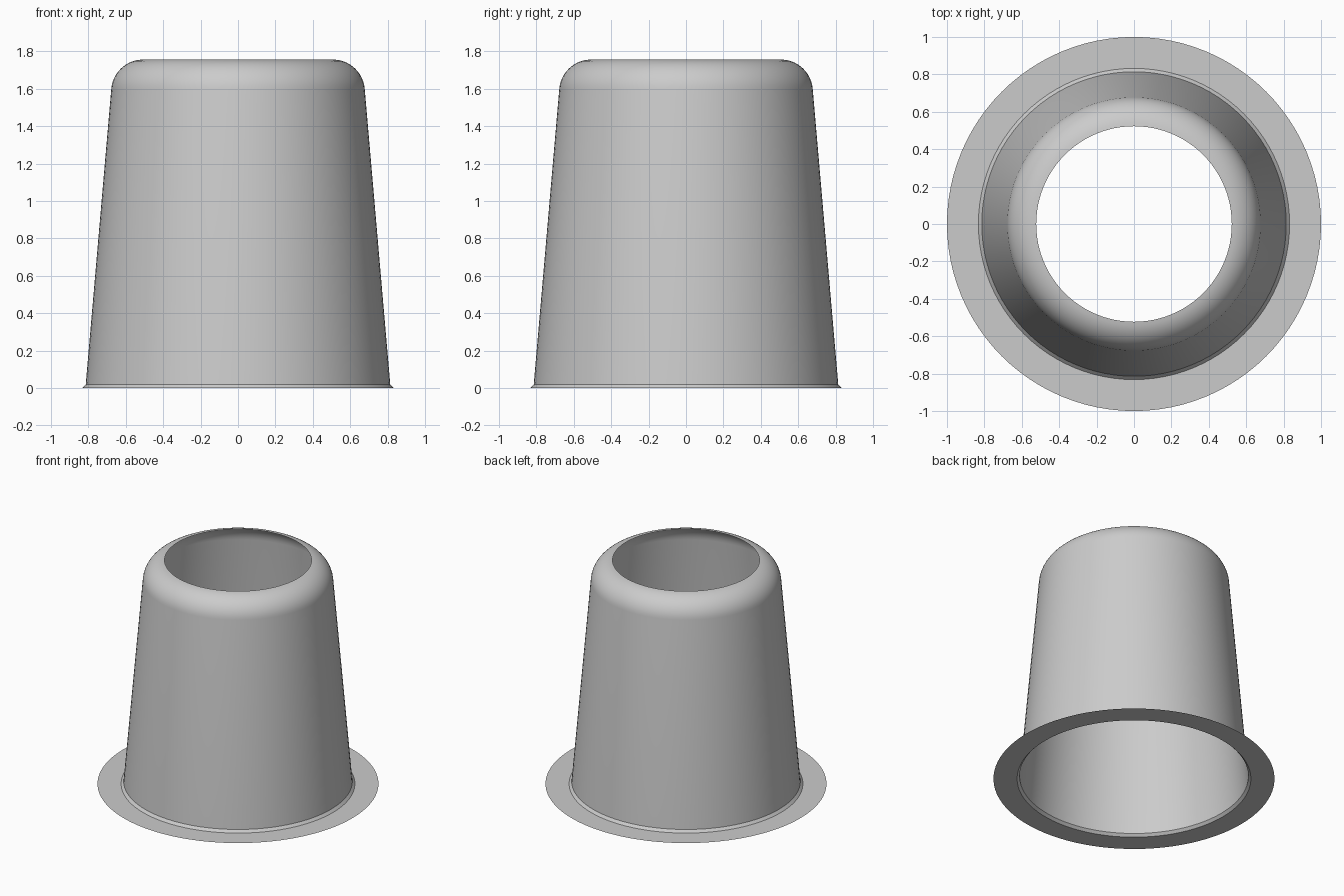
import bpy, bmesh, math

cube = bpy.data.objects.get("Cube")
if cube:
    bpy.data.objects.remove(cube, do_unlink=True)

SEGMENTS = 96

grey = bpy.data.materials.new("light_grey")
grey.use_nodes = True
colour = (0.6, 0.6, 0.6, 1.0)
grey.diffuse_color = colour
grey.node_tree.nodes["Principled BSDF"].inputs["Base Color"].default_value = colour


def lathe(name, profile):
    """Spin an open (radius, height) profile into a thin shell."""
    bm = bmesh.new()
    rings = []
    for r, z in profile:
        rings.append([bm.verts.new((r * math.cos(a), r * math.sin(a), z))
                      for a in (math.tau * i / SEGMENTS for i in range(SEGMENTS))])
    for low, high in zip(rings, rings[1:]):
        for i in range(SEGMENTS):
            j = (i + 1) % SEGMENTS
            bm.faces.new((low[i], low[j], high[j], high[i]))
    mesh = bpy.data.meshes.new(name)
    bm.to_mesh(mesh)
    bm.free()
    mesh.materials.append(grey)
    obj = bpy.data.objects.new(name, mesh)
    bpy.context.collection.objects.link(obj)
    bpy.ops.object.select_all(action='DESELECT')
    obj.select_set(True)
    bpy.context.view_layer.objects.active = obj
    bpy.ops.object.shade_smooth_by_angle(angle=math.radians(25))
    return obj


# Flat flange, small sloped foot, tapered wall and rounded shoulder
# that ends at the open top
flange_and_foot = [(1.0, 0.0), (0.832, 0.0), (0.814, 0.02)]
shoulder = []
for i in range(13):
    a = math.radians(5 + 80 * i / 12)
    shoulder.append((0.508 + 0.17 * math.cos(a), 1.586 + 0.17 * math.sin(a)))

lathe("flanged_sleeve", flange_and_foot + shoulder)
